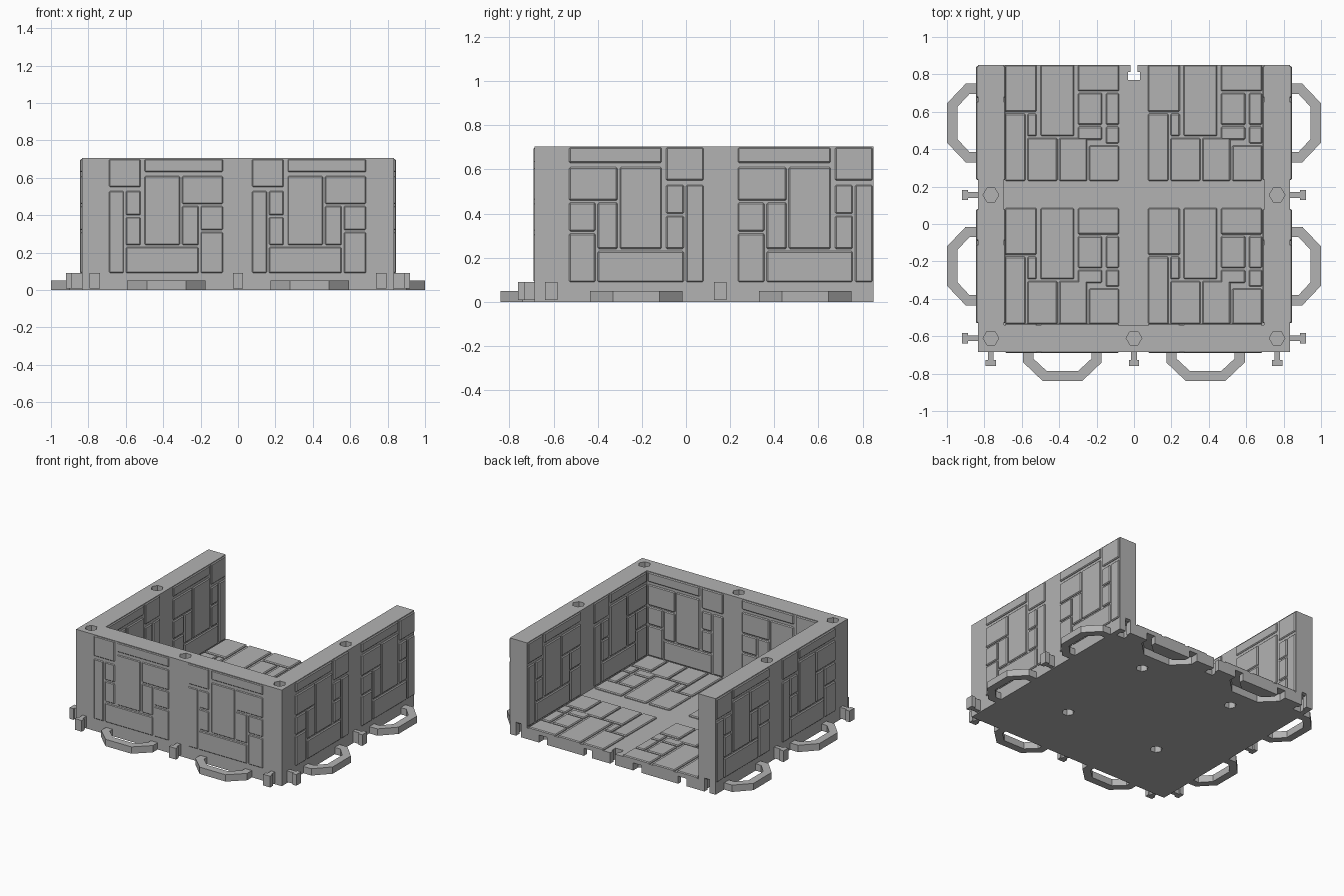
import bpy
import bmesh
import math

cube = bpy.data.objects.get("Cube")
if cube:
    bpy.data.objects.remove(cube)

stone = bpy.data.materials.new("stone_grey")
stone.use_nodes = True
GREY = (0.45, 0.45, 0.45, 1)
stone.diffuse_color = GREY
stone.node_tree.nodes["Principled BSDF"].inputs["Base Color"].default_value = GREY

PITCH = 0.765          # spacing of repeated panels and connectors
HALF = PITCH / 2
BACK, FRONT, SIDE = 0.85, -0.685, 0.835


def add_prism(bm, points, low, high):
    """Extrude a flat outline between two heights."""
    base = [bm.verts.new((x, y, low)) for x, y in points]
    face = bm.faces.new(base)
    top = bmesh.ops.extrude_face_region(bm, geom=[face])["geom"]
    for v in top:
        if isinstance(v, bmesh.types.BMVert):
            v.co.z = high


def add_box(bm, x0, x1, y0, y1, z0, z1):
    add_prism(bm, [(x0, y0), (x1, y0), (x1, y1), (x0, y1)], z0, z1)


def finish(name, bm, bevel=0):
    bmesh.ops.recalc_face_normals(bm, faces=bm.faces)
    if bevel:
        bmesh.ops.bevel(bm, geom=list(bm.edges), offset=bevel, segments=1,
                        profile=0.5, affect='EDGES')
    mesh = bpy.data.meshes.new(name)
    bm.to_mesh(mesh)
    bm.free()
    mesh.materials.append(stone)
    obj = bpy.data.objects.new(name, mesh)
    bpy.context.collection.objects.link(obj)
    return obj


def cut(target, cutter):
    mod = target.modifiers.new("cut", 'BOOLEAN')
    mod.operation, mod.solver, mod.object = 'DIFFERENCE', 'EXACT', cutter
    bpy.context.view_layer.objects.active = target
    bpy.ops.object.modifier_apply(modifier=mod.name)
    bpy.data.objects.remove(cutter)


def place(points, x, y, turn):
    """Turn an outline that points along +x and move it to x, y."""
    c, s = math.cos(turn), math.sin(turn)
    return [(x + c * u - s * v, y + s * u + c * v) for u, v in points]


def mirrored(half):
    return half + [(u, -v) for u, v in reversed(half)]


def hexagon(x, y, r=0.042):
    return [(x + r * math.cos(k * math.pi / 3), y + r * math.sin(k * math.pi / 3))
            for k in range(6)]


def handle(grow=0.0):
    """Half octagon loop, outer edge then inner edge."""
    g = grow
    outer = mirrored([(-0.01, 0.21 + g), (0.055, 0.21 + g), (0.155 + g, 0.105 + g / 2)])
    inner = mirrored([(-0.01, 0.155 - g), (0.035, 0.155 - g), (0.1 - g, 0.085 - g / 2)])
    return outer + inner[::-1]


def tee(grow=0.0):
    g = grow
    return mirrored([(-0.01, 0.015 + g), (0.043 - g, 0.015 + g),
                     (0.043 - g, 0.028 + g), (0.075 + g, 0.028 + g)])


LEFT, RIGHT, DOWN = math.pi, 0, -math.pi / 2

# Three walls as one U shape
bm = bmesh.new()
inner, inner_front = 0.695, -0.54
add_prism(bm, [(-SIDE, FRONT), (SIDE, FRONT), (SIDE, BACK), (inner, BACK),
               (inner, inner_front), (-inner, inner_front), (-inner, BACK),
               (-SIDE, BACK)], 0, 0.705)
walls = finish("walls", bm)

# Hexagonal sockets in the wall tops, connector slots at the back
bm = bmesh.new()
for x, y in [(-1, -0.61), (0, -0.61), (1, -0.61), (-1, 0.155), (1, 0.155)]:
    add_prism(bm, hexagon(x * PITCH, y), 0.64, 0.8)
for x in (-PITCH, PITCH):
    add_prism(bm, place(tee(0.005), x, BACK, DOWN), -0.1, 0.1)
cut(walls, finish("wall_cutter", bm))

# Floor slab with handle recesses, a connector slot and underside sockets
bm = bmesh.new()
add_box(bm, -inner, inner, inner_front, BACK, 0, 0.08)
floor = finish("floor", bm)
bm = bmesh.new()
add_prism(bm, place(tee(0.005), 0, BACK, DOWN), -0.1, 0.2)
for x in (-HALF, HALF):
    add_prism(bm, place(handle(0.006), x, BACK, DOWN), -0.1, 0.055)
    for y in (0.54, 0.54 - PITCH):
        add_prism(bm, hexagon(x, y), -0.1, 0.05)
cut(floor, finish("floor_cutter", bm))

# Brick layouts in hundredths: start, end, low, high
WALL_BRICKS = [
    (0, 17, 55, 70), (19, 61, 63, 70), (0, 8, 9, 53), (9, 17, 40, 53),
    (9, 17, 24, 39), (19, 38, 24, 61), (39, 61, 46, 61), (39, 48, 24, 45),
    (49, 61, 32, 45), (49, 61, 9, 31), (9, 48, 9, 23)]
FLOOR_TILES = [
    (0, 17, 37, 62), (19, 37, 24, 62), (39, 61, 48, 62), (39, 52, 30, 47),
    (54, 61, 30, 47), (39, 52, 22, 29), (54, 61, 20, 29), (0, 11, 0, 36),
    (12, 17, 24, 36), (12, 28, 0, 23), (29, 44, 0, 23), (45, 61, 0, 19)]

# Floor tiles in four panels
bm = bmesh.new()
for px in (-0.69, -0.69 + PITCH):
    for py in (0.23, 0.23 - PITCH):
        for a, b, c, d in FLOOR_TILES:
            add_box(bm, px + a / 100, px + b / 100, py + c / 100, py + d / 100,
                    0.065, 0.092)
finish("floor_tiles", bm, 0.006)

# Front wall bricks, reaching through both faces
bm = bmesh.new()
for px in (-0.69, -0.69 + PITCH):
    for a, b, c, d in WALL_BRICKS:
        add_box(bm, px + a / 100, px + b / 100, FRONT - 0.005, inner_front + 0.008,
                c / 100, d / 100)
finish("front_wall_bricks", bm, 0.006)

# Side wall bricks, mirrored across the middle
for name, sign in (("left", 1), ("right", -1)):
    bm = bmesh.new()
    for py in (0.08, 0.08 + PITCH):
        for a, b, c, d in WALL_BRICKS:
            x0, x1 = sorted((sign * (inner - 0.008), sign * (SIDE + 0.01)))
            add_box(bm, x0, x1, py - b / 100, py - a / 100, c / 100, d / 100)
    finish(name + "_wall_bricks", bm, 0.006)

# Handles and connector tabs round three sides
spots = {"front": (DOWN, [(-HALF, FRONT), (HALF, FRONT)],
                   [(k * PITCH, FRONT) for k in (-1, 0, 1)])}
for name, sign, turn in (("left", 1, RIGHT), ("right", -1, LEFT)):
    edge = sign * (SIDE + 0.01)
    spots[name] = (turn, [(edge, 0.54), (edge, 0.54 - PITCH)],
                   [(edge, 0.155), (edge, -0.61)])
for name, (turn, loops, tabs) in spots.items():
    bm = bmesh.new()
    for x, y in loops:
        add_prism(bm, place(handle(), x, y, turn), 0, 0.05)
    finish(name + "_handles", bm)
    bm = bmesh.new()
    for x, y in tabs:
        add_prism(bm, place(tee(), x, y, turn), 0.008, 0.09)
    finish(name + "_connector_tabs", bm)
